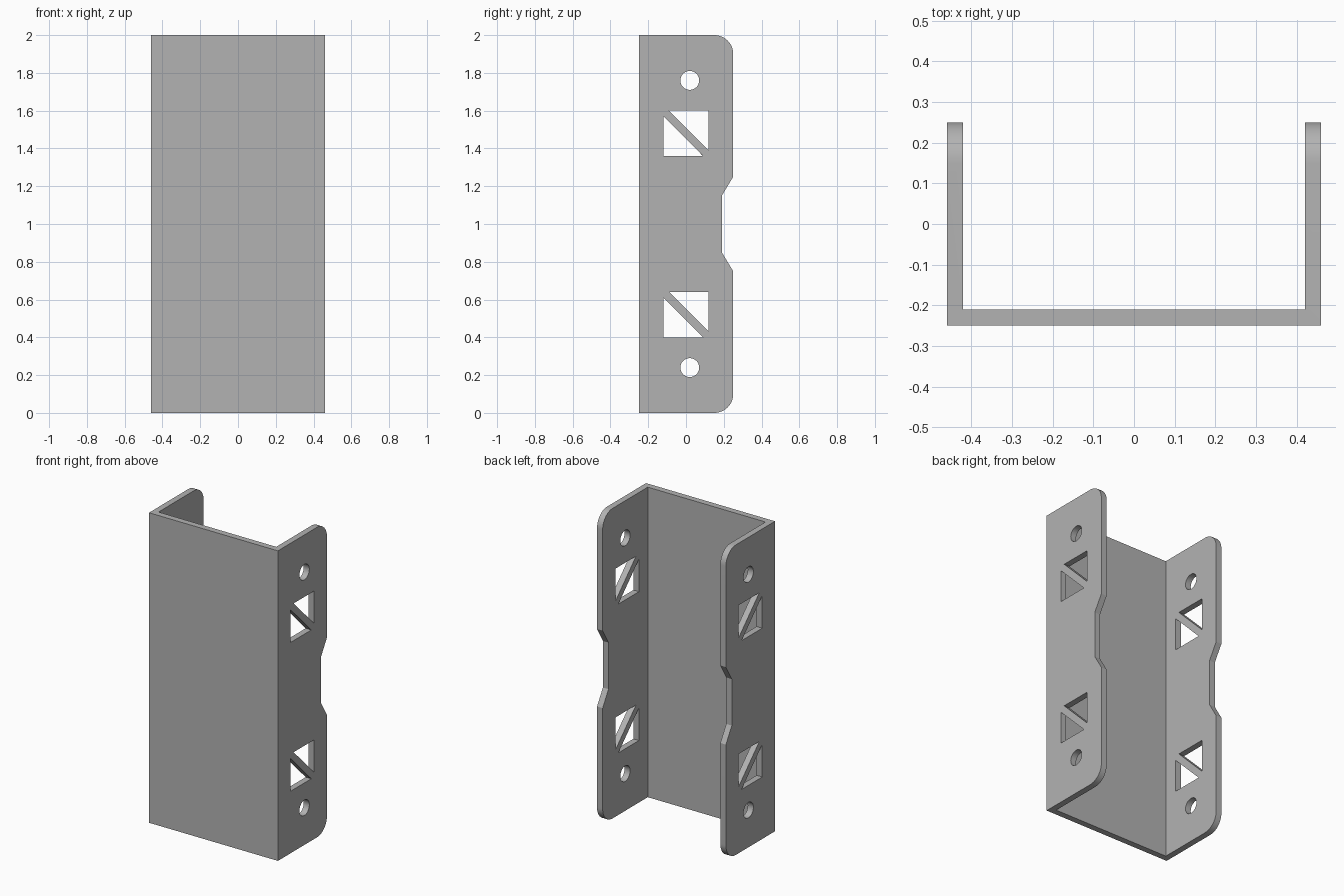
import bpy, bmesh
from math import sin, cos, pi, radians

if "Cube" in bpy.data.objects:
    bpy.data.objects.remove(bpy.data.objects["Cube"], do_unlink=True)

HALF_W, HALF_D, HEIGHT, WALL = 0.46, 0.25, 2.0, 0.04
RADIUS, SPARE = 0.1, 0.1

steel = bpy.data.materials.new("plain grey steel")
steel.use_nodes = True
grey = (0.45, 0.45, 0.45, 1)
steel.diffuse_color = grey
steel.node_tree.nodes["Principled BSDF"].inputs["Base Color"].default_value = grey


def arc(cx, cy, r, start, end, steps):
    return [(cx + r * cos(start + (end - start) * i / steps),
             cy + r * sin(start + (end - start) * i / steps)) for i in range(steps + 1)]


def prism(name, loops, place, depth):
    """Fill an outline with holes, then extrude it along depth."""
    bm = bmesh.new()
    edges = []
    for loop in loops:
        vs = [bm.verts.new(place(a, b)) for a, b in loop]
        edges += [bm.edges.new((v, vs[i - 1])) for i, v in enumerate(vs)]
    bmesh.ops.triangle_fill(bm, edges=edges, use_beauty=True)
    new = bmesh.ops.extrude_face_region(bm, geom=bm.faces[:])["geom"]
    bmesh.ops.translate(bm, vec=depth, verts=[g for g in new if isinstance(g, bmesh.types.BMVert)])
    bmesh.ops.recalc_face_normals(bm, faces=bm.faces[:])
    mesh = bpy.data.meshes.new(name)
    bm.to_mesh(mesh)
    bm.free()
    mesh.materials.append(steel)
    obj = bpy.data.objects.new(name, mesh)
    bpy.context.collection.objects.link(obj)
    return obj


# U-shaped channel, oversized at the ends and flange edges
x, y, far = HALF_W, HALF_D, HALF_D + SPARE
section = [(-x, -y), (x, -y), (x, far), (x - WALL, far), (x - WALL, WALL - y),
           (WALL - x, WALL - y), (WALL - x, far), (-x, far)]
bracket = prism("channel_bracket", [section], lambda a, b: (a, b, -SPARE),
                (0, 0, HEIGHT + 2 * SPARE))

# Side outline: rounded rear corners and a tapered notch halfway up
c = HALF_D - RADIUS
outline = [(-y - SPARE, 0)]
outline += arc(c, RADIUS, RADIUS, -pi / 2, 0, 12)
outline += [(y, 0.75), (0.19, 0.85), (0.19, 1.15), (y, 1.25)]
outline += arc(c, HEIGHT - RADIUS, RADIUS, 0, pi / 2, 12)
outline += [(-y - SPARE, HEIGHT)]

# Round holes and paired triangular windows
loops = [outline]
for z in (0.24, 1.76):
    loops.append(arc(0.02, z, 0.05, 0, 2 * pi, 32)[:-1])
for z in (0.40, 1.36):
    loops.append([(-0.12, z), (0.09, z), (-0.12, z + 0.21)])
    loops.append([(0.12, z + 0.24), (-0.09, z + 0.24), (0.12, z + 0.03)])
shape = prism("side_shape_cutter", loops, lambda a, b: (-x - SPARE, a, b),
              (2 * (x + SPARE), 0, 0))
shape.hide_render = True

# Trim the channel to the side outline
trim = bracket.modifiers.new("side_shape", 'BOOLEAN')
trim.operation, trim.solver, trim.object = 'INTERSECT', 'EXACT', shape
bpy.context.view_layer.objects.active = bracket
bracket.select_set(True)
bpy.ops.object.modifier_apply(modifier=trim.name)
bpy.data.objects.remove(shape, do_unlink=True)
bpy.ops.object.shade_smooth_by_angle(angle=radians(25))
